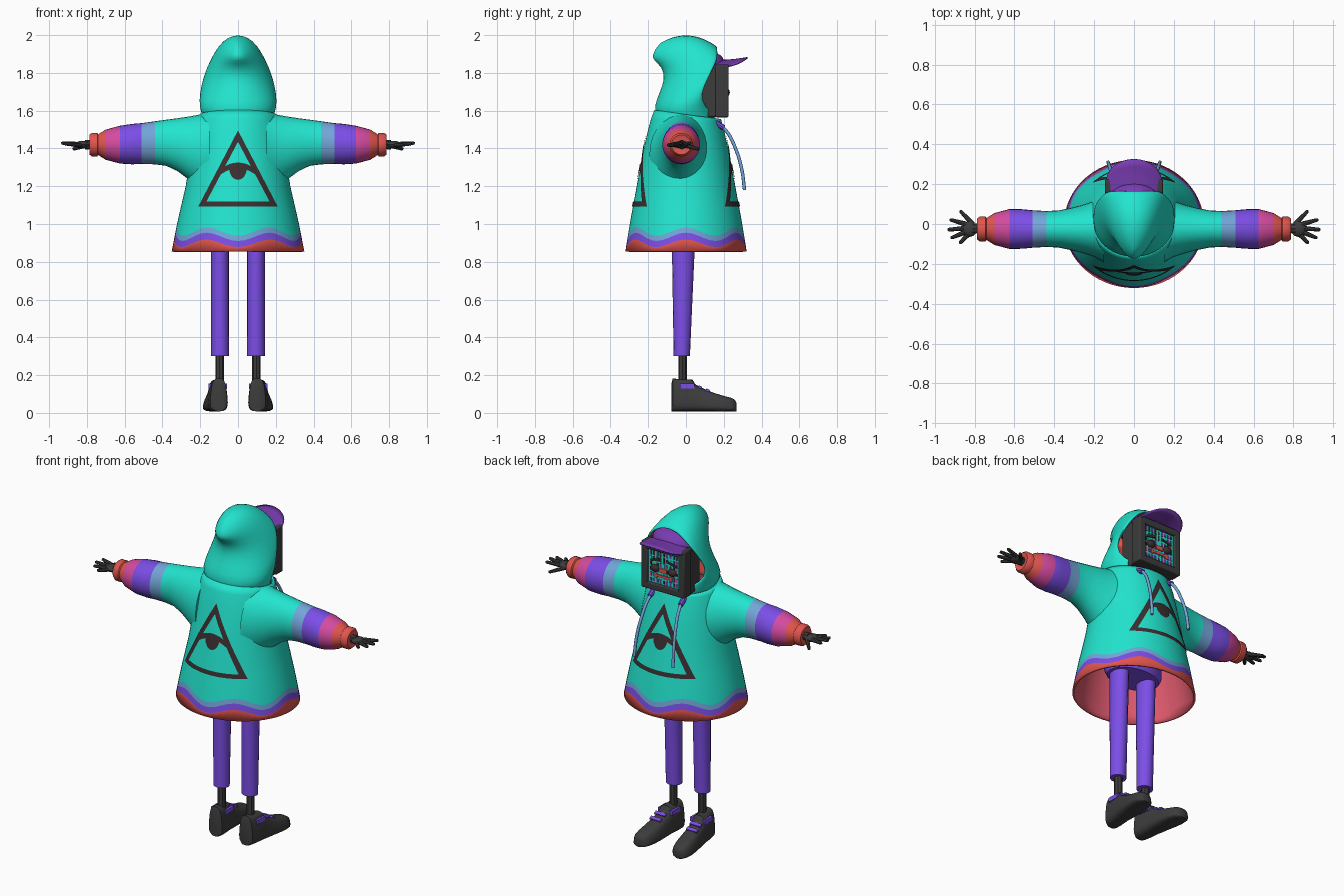
import bpy, bmesh, math, random
from math import sin, cos, pi, radians
from mathutils import Vector, Matrix

if "Cube" in bpy.data.objects:
    bpy.data.objects.remove(bpy.data.objects["Cube"])
random.seed(4)


def material(name, r, g, b):
    m = bpy.data.materials.new(name)
    m.use_nodes = True
    m.diffuse_color = (r, g, b, 1)
    node = m.node_tree.nodes["Principled BSDF"]
    node.inputs["Base Color"].default_value = (r, g, b, 1)
    node.inputs["Roughness"].default_value = 0.8
    return m


TEAL = material("teal", .016, .78, .62)
BLUE = material("dusty blue", .17, .38, .69)
PURPLE = material("purple", .21, .08, .84)
PINK = material("pink", .66, .07, .35)
RED = material("coral red", .76, .09, .075)
SALMON = material("salmon lining", .72, .1, .15)
GREY = material("charcoal", .045, .045, .045)
MAROON = material("dark maroon", .045, .028, .03)
PLUM = material("plum", .19, .045, .44)


def finish(bm, name, mats, mirror=False, angle=40):
    me = bpy.data.meshes.new(name)
    bm.to_mesh(me)
    bm.free()
    for m in mats:
        me.materials.append(m)
    me.shade_smooth()
    me.set_sharp_from_angle(angle=radians(angle))
    ob = bpy.data.objects.new(name, me)
    bpy.context.scene.collection.objects.link(ob)
    if mirror:
        ob.modifiers.new("mirror", 'MIRROR')
    return ob


def loft(name, rings, mats, row_mats=None, closed=True, caps=False, **kw):
    """Skin a list of point rings; row_mats gives the material of each row."""
    bm = bmesh.new()
    vs = [[bm.verts.new(p) for p in r] for r in rings]
    n = len(vs[0])
    for k in range(len(vs) - 1):
        for i in range(n if closed else n - 1):
            j = (i + 1) % n
            f = bm.faces.new((vs[k][i], vs[k][j], vs[k + 1][j], vs[k + 1][i]))
            f.material_index = row_mats[k] if row_mats else 0
    if caps:
        bm.faces.new(vs[0][::-1])
        bm.faces.new(vs[-1]).material_index = row_mats[-1] if row_mats else 0
    bmesh.ops.remove_doubles(bm, verts=bm.verts, dist=.0002)
    return finish(bm, name, mats, **kw)


def box(bm, centre, size, rot=None, mat=0):
    m = Matrix.Translation(centre) @ (rot or Matrix()) @ Matrix.Diagonal((*size, 1))
    made = bmesh.ops.create_cube(bm, size=1, matrix=m)
    for f in {f for v in made["verts"] for f in v.link_faces}:
        f.material_index = mat


def ball(bm, centre, size):
    m = Matrix.Translation(centre) @ Matrix.Diagonal((*size, 1))
    bmesh.ops.create_uvsphere(bm, u_segments=12, v_segments=8, radius=1, matrix=m)


def rod(bm, p, q, r1, r2):
    p, q = Vector(p), Vector(q)
    m = Matrix.Translation((p + q) / 2) @ (q - p).to_track_quat('Z', 'Y').to_matrix().to_4x4()
    bmesh.ops.create_cone(bm, cap_ends=True, segments=8, radius1=r1, radius2=r2,
                          depth=(q - p).length, matrix=m)


def thicken(ob, t):
    s = ob.modifiers.new("cloth", 'SOLIDIFY')
    s.thickness, s.offset, s.material_offset = t, -1, 4


def circle(n):
    return [2 * pi * i / n for i in range(n)]


# Hoodie body: height, half width, half depth
PROFILE = [(.85, .352, .322), (1, .323, .298), (1.2, .277, .261), (1.4, .245, .224),
           (1.5, .228, .2), (1.56, .21, .184), (1.61, .193, .165)]


def body_at(z):
    for (z0, a0, b0), (z1, a1, b1) in zip(PROFILE, PROFILE[1:]):
        if z <= z1:
            t = (z - z0) / (z1 - z0)
            return a0 + t * (a1 - a0), b0 + t * (b1 - b0)
    return PROFILE[-1][1:]


def body_ring(z, wave, tilt=0):
    ring = []
    for t in circle(60):
        h = z + wave * cos(6 * t) - tilt * sin(t)
        a, b = body_at(h)
        ring.append((a * cos(t), b * sin(t), h))
    return ring


rows = [(.855, 0), (.898, .02), (.932, .022), (.96, .022), (1.03, 0), (1.1, 0),
        (1.2, 0), (1.3, 0), (1.4, 0), (1.5, 0), (1.55, 0, .008), (1.58, 0, .024)]
hoodie = loft("hoodie_body", [body_ring(*r) for r in rows], [TEAL, BLUE, PURPLE, RED, SALMON],
              [3, 2, 1] + [0] * 8)
thicken(hoodie, .012)

# Sleeves: x, centre z, radius z, radius y
sleeve = [(.15, 1.37, .214, .168), (.2, 1.38, .2, .14), (.26, 1.402, .167, .12),
          (.32, 1.42, .14, .105), (.38, 1.43, .122, .093), (.44, 1.43, .114, .09),
          (.51, 1.426, .108, .094), (.56, 1.423, .107, .099), (.625, 1.42, .1, .1),
          (.7, 1.42, .08, .08), (.74, 1.42, .055, .055), (.745, 1.42, .062, .062),
          (.775, 1.42, .062, .062), (.787, 1.42, .052, .052), (.782, 1.42, .036, .036)]
loft("sleeves", [[(x, -.025 + ry * cos(t), zc + rz * sin(t)) for t in circle(28)]
                 for x, zc, rz, ry in sleeve],
     [TEAL, BLUE, PURPLE, PINK, RED], [0] * 5 + [1, 2, 2, 3] + [4] * 5, caps=True, mirror=True)

# Hood: height, half width, back y, widest y, front reach, wrap angle
hood_rows = [(1.53, .178, -.155, 0, .17, 172), (1.575, .19, -.158, 0, .18, 155),
             (1.62, .21, -.17, 0, .165, 128), (1.69, .205, -.142, .07, .1, 106),
             (1.77, .185, -.11, .115, .13, 98), (1.84, .163, -.127, .145, .155, 93),
             (1.9, .138, -.17, .165, .17, 90), (1.95, .108, -.18, .17, .17, 90),
             (1.99, .062, -.158, .17, .17, 90), (2.003, 0, -.12, .17, .17, 90)]


def hood_ring(z, w, back, mid, front, wrap):
    ring = []
    for i in range(33):
        a = radians(wrap) * (i / 16 - 1)
        c = cos(a)
        y = mid + (back - mid) * c if c > 0 else mid - (front - mid if mid else front) * c
        drop = 2.2 * y * y * min(1, max(0, (z - 1.8) / .18))
        ring.append((w * sin(a), y, z - drop))
    return ring


hood = loft("hood", [hood_ring(*r) for r in hood_rows], [TEAL, RED], closed=False, angle=180)
thicken(hood, .014)
hood.modifiers.new("soften", 'SUBSURF').levels = 1


# Triangle and eye print, wrapped on both sides of the body
def patch(bm, side, point, nu, nv):
    def place(u, v):
        x, z = point(u / nu, v / nv)
        a, b = body_at(z)
        return bm.verts.new((x, side * (b * math.sqrt(1 - (x / a) ** 2) + .005), z))
    g = [[place(u, v) for v in range(nv + 1)] for u in range(nu + 1)]
    for u in range(nu):
        for v in range(nv):
            f = bm.faces.new((g[u][v], g[u + 1][v], g[u + 1][v + 1], g[u][v + 1]))
            f.normal_update()
            if f.normal.y * side < 0:
                f.normal_flip()


def bar(p, q, inner_p, inner_q):
    def point(u, v):
        o = Vector(p).lerp(Vector(q), u)
        return o.lerp(Vector(inner_p).lerp(Vector(inner_q), u), v)
    return point


outer = [(-.21, 1.093), (.21, 1.093), (0, 1.495)]
inner = [(-.168, 1.118), (.168, 1.118), (0, 1.435)]
for name, side in (("back_print", -1), ("front_print", 1)):
    bm = bmesh.new()
    for i in range(3):
        j = (i + 1) % 3
        patch(bm, side, bar(outer[i], outer[j], inner[i], inner[j]), 24, 2)
    # Eyelid arch, then the half-round pupil below it
    patch(bm, side, lambda u, v: (.2 * (u - .5), 1.325 - .16 * (u - .5) ** 2 - .03 * v), 20, 2)
    patch(bm, side, lambda u, v: (.046 * (.02 + v) * cos(pi * u),
                                  1.297 - .062 * (.02 + v) * sin(pi * u)), 16, 3)
    finish(bm, name, [MAROON])

# Pelvis, legs and ankles
loft("pelvis", [[(.18 * s * cos(t), -.01 + .12 * s * sin(t), z) for t in circle(24)]
                for z, s in ((.96, .9), (.99, 1), (1.1, 1))], [PURPLE], caps=True)
loft("trouser_legs", [[(.095 + rx * cos(t), y + ry * sin(t), z) for t in circle(16)]
                      for z, rx, ry, y in ((.3, .047, .043, -.022), (.6, .047, .052, -.018),
                                           (1, .047, .064, -.012))],
     [PURPLE], caps=True, mirror=True)
bm = bmesh.new()
rod(bm, (.097, -.018, .12), (.097, -.018, .33), .023, .023)
finish(bm, "ankles", [GREY], mirror=True)


# Shoes: y, half width, height
def power(v, e=.6):
    return math.copysign(abs(v) ** e, v)


def shoe_ring(y, w, h):
    ring = []
    for t in circle(24):
        up = (1 + power(cos(t))) / 2
        ring.append((.108 + .09 * y + w * power(sin(t)) * (1 - .3 * up), y, .008 + (h - .008) * up))
    return ring


shoe = [(-.078, .035, .15), (-.07, .05, .183), (-.03, .057, .178), (.035, .058, .176),
        (.05, .06, .15), (.1, .063, .125), (.15, .067, .105), (.2, .067, .09),
        (.24, .058, .08), (.26, .042, .068), (.268, .02, .05)]
loft("shoes", [shoe_ring(*s) for s in shoe], [GREY], caps=True, mirror=True)
bm = bmesh.new()
box(bm, (.108, .006, .143), (.098, .076, .026))
for y, z in ((.075, .137), (.115, .12)):
    box(bm, (.112 + .09 * y, y, z), (.07, .02, .012), Matrix.Rotation(-.45, 4, 'X'))
finish(bm, "shoe_laces", [PURPLE], mirror=True)

# Hands
bm = bmesh.new()
rod(bm, (.76, -.022, 1.42), (.81, -.022, 1.42), .022, .026)
ball(bm, (.825, -.025, 1.42), (.04, .04, .02))
for root, tip in (((.81, .0, 1.415), (.868, .062, 1.398)), ((.845, .0, 1.422), (.917, .02, 1.428)),
                  ((.85, -.022, 1.422), (.928, -.028, 1.428)), ((.845, -.04, 1.42), (.912, -.068, 1.424)),
                  ((.83, -.05, 1.418), (.87, -.092, 1.418))):
    rod(bm, root, tip, .013, .009)
    bmesh.ops.create_icosphere(bm, subdivisions=1, radius=.01, matrix=Matrix.Translation(tip))
finish(bm, "hands", [GREY], mirror=True)

# Screen head: casing, raised frame and neck
bm = bmesh.new()
box(bm, (0, .135, 1.705), (.28, .14, .275))
for s in (-1, 1):
    box(bm, (s * .124, .19, 1.705), (.042, .07, .28))
    box(bm, (0, .19, 1.705 + s * .12), (.29, .07, .04))
rod(bm, (0, .05, 1.45), (0, .09, 1.6), .07, .07)
casing = finish(bm, "head_casing", [GREY])
bevel = casing.modifiers.new("rounded", 'BEVEL')
bevel.width, bevel.segments = .006, 2

# Screen with broken blocks of colour
bm = bmesh.new()
box(bm, (0, .207, 1.705), (.207, .006, .202))
for col in range(9):
    x = (col - 4) * .022
    for row in range(6):
        z = 1.622 + row * .033
        tint = random.choice((1, 2, 2, 3)) if row < 2 or col < 2 else random.choice((1, 1, 2, 0))
        box(bm, (x, .2105, z), (.012, .004, random.uniform(.016, .032)), mat=tint)
finish(bm, "screen", [TEAL, MAROON, PLUM, PINK])

# Face: red nose and mouth, dark brows and round eyes
bm = bmesh.new()
box(bm, (0, .214, 1.692), (.042, .005, .026))
box(bm, (0, .214, 1.656), (.085, .005, .014))
for s in (-1, 1):
    box(bm, (s * .05, .214, 1.655), (.016, .005, .03))
finish(bm, "nose_and_mouth", [RED])
bm = bmesh.new()
for s in (-1, 1):
    ball(bm, (s * .058, .214, 1.697), (.028, .018, .022))
    box(bm, (s * .058, .214, 1.745), (.06, .005, .013), Matrix.Rotation(s * .25, 4, 'Y'))
finish(bm, "eyes_and_brows", [MAROON])

# Cap crown and curved brim
loft("cap_crown", [[(.142 * s * cos(t), .085 + .125 * s * sin(t), z) for t in circle(28)]
                   for z, s in ((1.83, 1), (1.86, .97), (1.89, .82), (1.91, .55), (1.918, .15))],
     [PLUM], caps=True, angle=70)


def brim_row(k):
    pts = []
    for i in range(17):
        a = pi * i / 16
        x = .145 * cos(a)
        y = .15 + k * (.015 + .16 * sin(a) ** .7)
        pts.append((x, y, 1.868 + .016 * k * k * sin(a) - 1.7 * x * x))
    return pts


brim = loft("cap_brim", [brim_row(k / 5) for k in range(5, -1, -1)], [PLUM], closed=False)
thicken(brim, .008)

# Drawstrings with eyelets
for name, s in (("left_drawstring", 1), ("right_drawstring", -1)):
    path = [(.1, .165, 1.535), (.105, .215, 1.49), (.115, .262, 1.4), (.125, .295, 1.29), (.13, .31, 1.18)]
    cu = bpy.data.curves.new(name, 'CURVE')
    cu.dimensions, cu.bevel_depth, cu.bevel_resolution, cu.use_fill_caps = '3D', .009, 2, True
    sp = cu.splines.new('BEZIER')
    sp.bezier_points.add(len(path) - 1)
    for bp, (x, y, z) in zip(sp.bezier_points, path):
        bp.co = (s * x, y, z)
        bp.handle_left_type = bp.handle_right_type = 'AUTO'
    cu.materials.append(BLUE)
    bpy.context.scene.collection.objects.link(bpy.data.objects.new(name, cu))
bm = bmesh.new()
rod(bm, (.1, .15, 1.54), (.104, .2, 1.51), .017, .014)
finish(bm, "eyelets", [PURPLE], mirror=True)
